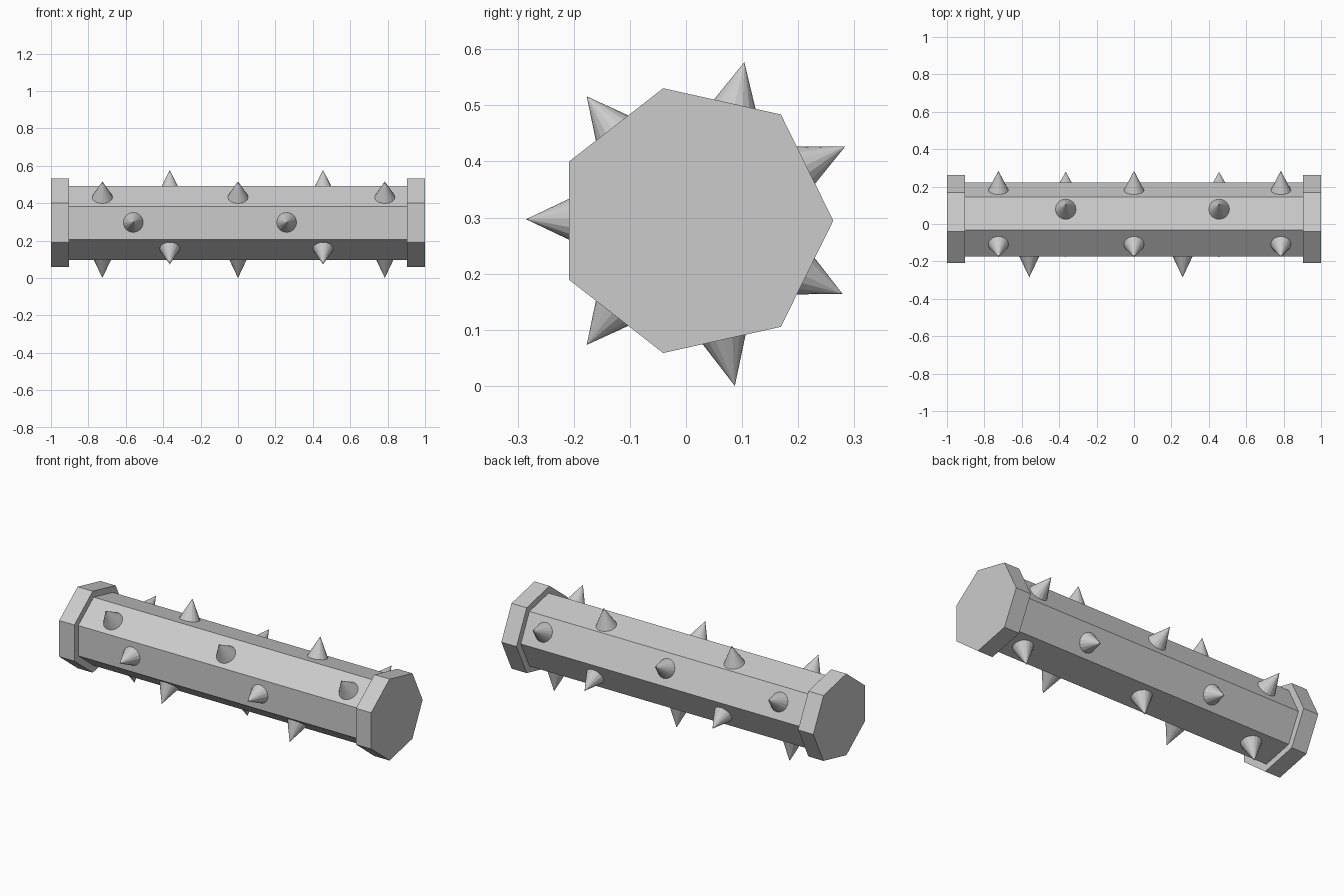
import bpy, math
from mathutils import Vector

if "Cube" in bpy.data.objects:
    bpy.data.objects.remove(bpy.data.objects["Cube"])

CY, CZ = 0.0145, 0.2945          # axis of the bar
ROT = Vector((1, 0, 0))


def heptagon_prism(name, x0, x1, ry, rz):
    ring = [(CY + ry * math.cos(math.tau * i / 7), CZ + rz * math.sin(math.tau * i / 7))
            for i in range(7)]
    verts = [(x, y, z) for x in (x0, x1) for y, z in ring]
    faces = [tuple(range(6, -1, -1)), tuple(range(7, 14))]
    faces += [(i, (i + 1) % 7, (i + 1) % 7 + 7, i + 7) for i in range(7)]
    mesh = bpy.data.meshes.new(name)
    mesh.from_pydata(verts, [], faces)
    obj = bpy.data.objects.new(name, mesh)
    bpy.context.collection.objects.link(obj)
    return obj


# Bar and end caps
heptagon_prism("bar", -0.91, 0.91, 0.208, 0.203)
heptagon_prism("left_cap", -1.0, -0.903, 0.248, 0.242)
heptagon_prism("right_cap", 0.903, 1.0, 0.248, 0.242)

# Spikes: one row per face, given by tip (y, z) and x positions
THREE, TWO, FRONT = (-0.725, 0, 0.785), (-0.365, 0.455), (-0.56, 0.26)
rows = [((0.284, 0.427), THREE), ((0.104, 0.577), TWO), ((-0.177, 0.516), THREE),
        ((-0.285, 0.297), FRONT), ((-0.177, 0.073), TWO), ((0.087, 0.0), THREE),
        ((0.279, 0.164), TWO)]
for k, ((ty, tz), xs) in enumerate(rows):
    a = math.pi * (2 * k + 1) / 7
    n = Vector((0, math.cos(a), math.sin(a)))
    for j, x in enumerate(xs):
        tip = Vector((x, ty, tz))
        height = (tip - Vector((0, CY, CZ))).dot(n) - 0.182   # base just inside the face
        bpy.ops.mesh.primitive_cone_add(
            vertices=16, radius1=0.056, radius2=0, depth=height,
            location=tip - n * height / 2,
            rotation=n.to_track_quat('Z', 'Y').to_euler())
        bpy.context.object.name = f"spike_{k + 1}_{j + 1}"
